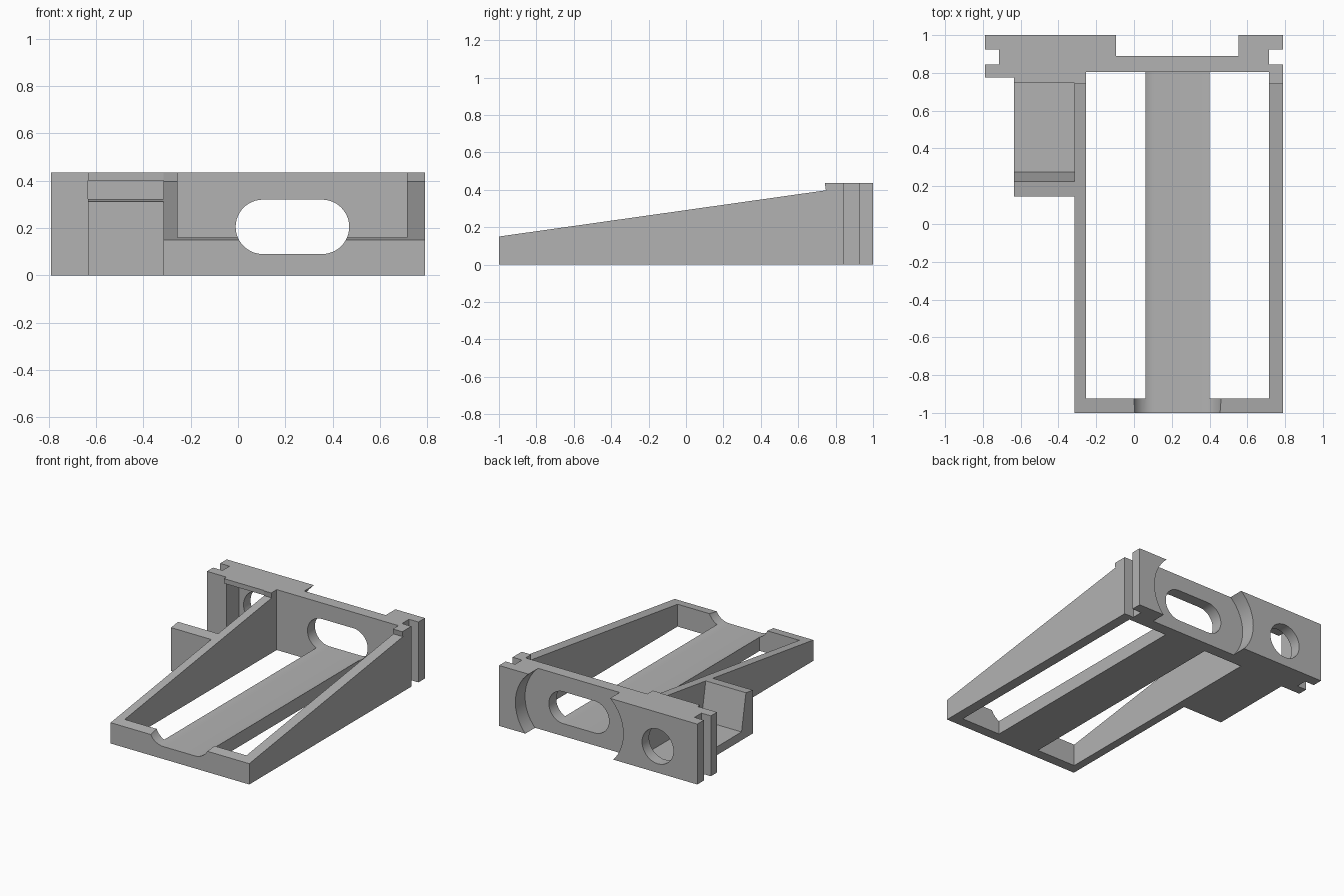
import bpy
import bmesh
from math import sin, cos, pi, radians
from mathutils import Vector

cube = bpy.data.objects.get("Cube")
if cube:
    bpy.data.objects.remove(cube, do_unlink=True)

# One plain grey material
grey = bpy.data.materials.new("plain_grey")
grey.use_nodes = True
colour = (0.45, 0.45, 0.45, 1)
grey.diffuse_color = colour
grey.node_tree.nodes["Principled BSDF"].inputs["Base Color"].default_value = colour


def prism(name, points, axis, start, end):
    """Extrude a closed outline along x (points are y,z), y (x,z) or z (x,y)."""
    place = {
        "x": lambda a, b: (start, a, b),
        "y": lambda a, b: (a, start, b),
        "z": lambda a, b: (a, b, start),
    }[axis]
    bm = bmesh.new()
    face = bm.faces.new([bm.verts.new(place(a, b)) for a, b in points])
    out = bmesh.ops.extrude_face_region(bm, geom=[face])
    moved = [v for v in out["geom"] if isinstance(v, bmesh.types.BMVert)]
    shift = Vector([(end - start) if c == axis else 0 for c in "xyz"])
    bmesh.ops.translate(bm, verts=moved, vec=shift)
    bmesh.ops.recalc_face_normals(bm, faces=bm.faces)
    mesh = bpy.data.meshes.new(name)
    bm.to_mesh(mesh)
    bm.free()
    obj = bpy.data.objects.new(name, mesh)
    bpy.context.collection.objects.link(obj)
    mesh.materials.append(grey)
    return obj


def block(name, x0, x1, y0, y1, z0=-0.2, z1=0.8):
    return prism(name, [(x0, y0), (x1, y0), (x1, y1), (x0, y1)], "z", z0, z1)


def stadium(cx, cz, half, r, steps=24):
    """Outline of two half circles joined by straight sides."""
    pts = []
    for side, first in ((1, -pi / 2), (-1, pi / 2)):
        for i in range(steps + 1):
            a = first + pi * i / steps
            pts.append((cx + side * half + r * cos(a), cz + r * sin(a)))
    return pts


# Wedge body with the raised back plate, full width
frame = prism("wedge_frame",
              [(-1, 0), (1, 0), (1, 0.435), (0.742, 0.435), (0.748, 0.397), (-1, 0.15)],
              "x", -0.79, 0.79)

# Side bay profile: sloped front wall, floor, and recess under the plate's lip
bay = [(0.275, 0.06), (0.92, 0.06), (0.92, 0.40), (0.748, 0.40), (0.74, 0.6), (0.172, 0.6)]
hole = [(-0.475 + 0.125 * cos(i * pi / 24), 0.19 + 0.125 * sin(i * pi / 24))
        for i in range(48)]

cutters = [
    # Stepped outline on the right
    block("front_corner_cut", -1, -0.315, -1.2, 0.145),
    block("side_corner_cut", -1, -0.635, -1.2, 0.775),
    # Open interior and the two floor openings beside the centre strip
    block("interior_cut", -0.255, 0.715, -0.925, 0.805, 0.11),
    block("right_opening_cut", -0.255, 0.06, -0.925, 0.805),
    block("left_opening_cut", 0.40, 0.715, -0.925, 0.805),
    # Vertical grooves in the ends of the back plate
    block("right_groove_cut", -1, -0.715, 0.845, 0.925),
    block("left_groove_cut", 0.715, 1, 0.845, 0.925),
    # Side bay and its round hole
    prism("bay_cut", bay, "x", -0.635, -0.315),
    prism("round_hole_cut", hole, "y", 0.85, 1.2),
    # Long slot, and the wide shallow recess behind it
    prism("slot_cut", stadium(0.23, 0.205, 0.125, 0.115), "y", -1.2, 1.2),
    prism("back_recess_cut", stadium(0.23, 0.205, 0.125, 0.305), "y", 0.89, 1.2),
]

bpy.context.view_layer.objects.active = frame
for cutter in cutters:
    cutter.hide_render = True
    mod = frame.modifiers.new(cutter.name, "BOOLEAN")
    mod.operation = "DIFFERENCE"
    mod.solver = "EXACT"
    mod.object = cutter
    bpy.ops.object.modifier_apply(modifier=mod.name)
for cutter in cutters:
    bpy.data.objects.remove(cutter, do_unlink=True)

# Smooth the round cuts, keep the edges sharp
bpy.ops.object.select_all(action="DESELECT")
frame.select_set(True)
bpy.ops.object.shade_smooth_by_angle(angle=radians(30))
